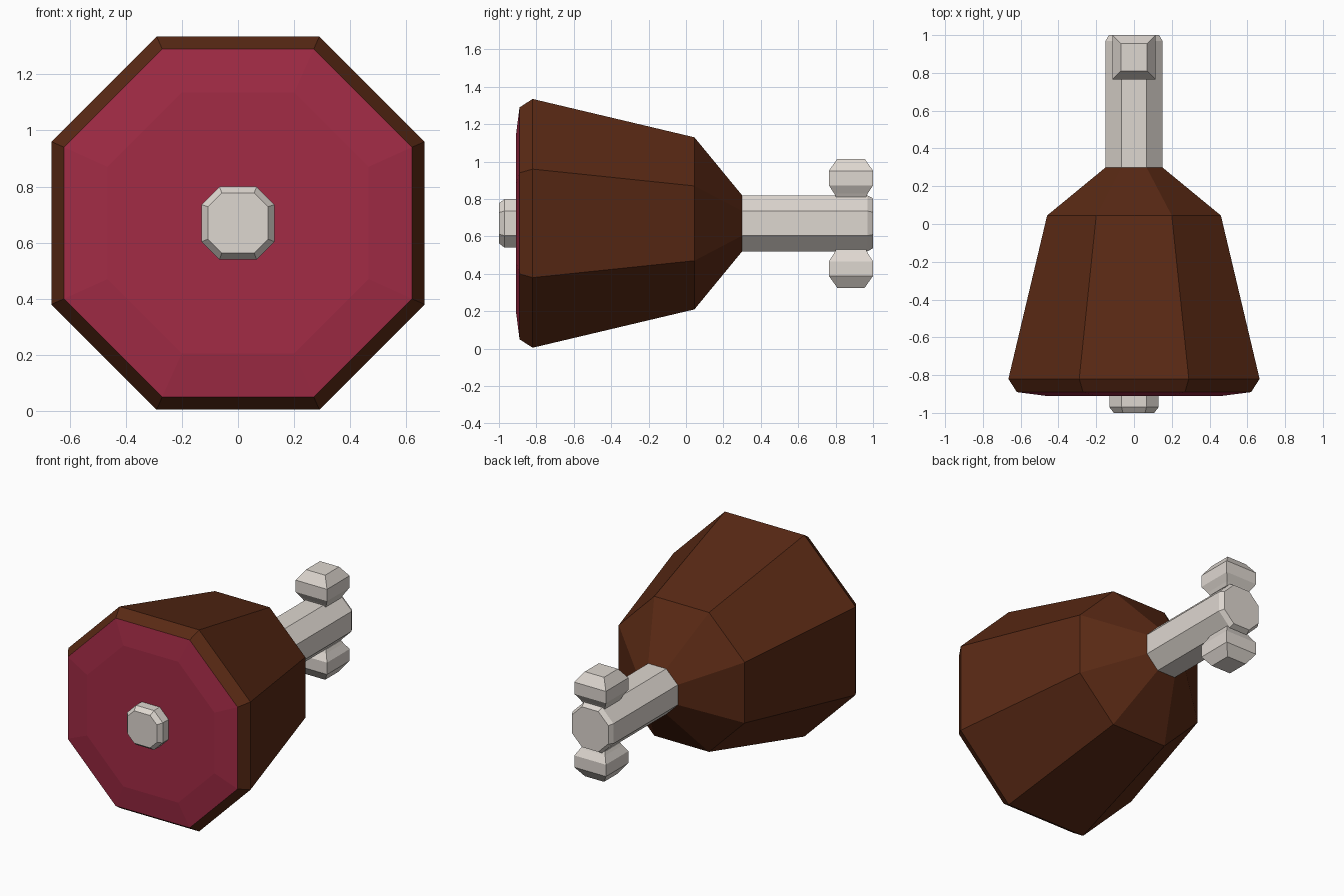
import bpy, bmesh

if "Cube" in bpy.data.objects:
    bpy.data.objects.remove(bpy.data.objects["Cube"])

CZ = 0.67  # height of the bone axis


def material(name, rgb):
    m = bpy.data.materials.new(name)
    m.diffuse_color = (*rgb, 1)
    m.use_nodes = True
    m.node_tree.nodes["Principled BSDF"].inputs["Base Color"].default_value = m.diffuse_color
    return m


def octagon(h, c):
    # axis-aligned octagon: half width h, half length of each flat c
    return [(h, -c), (h, c), (c, h), (-c, h), (-h, c), (-h, -c), (-c, -h), (c, -h)]


def loft(name, rings, mat, caps=(True, True)):
    # join rings of 3D points into a flat-shaded skin
    bm = bmesh.new()
    loops = [[bm.verts.new(p) for p in ring] for ring in rings]
    for a, b in zip(loops, loops[1:]):
        for i in range(len(a)):
            j = (i + 1) % len(a)
            bm.faces.new((a[i], a[j], b[j], b[i]))
    for cap, loop in zip(caps, (loops[0], loops[-1])):
        if cap:
            bm.faces.new(loop)
    bmesh.ops.recalc_face_normals(bm, faces=bm.faces)
    me = bpy.data.meshes.new(name)
    bm.to_mesh(me)
    bm.free()
    me.materials.append(mat)
    ob = bpy.data.objects.new(name, me)
    bpy.context.collection.objects.link(ob)
    return ob


def along_y(profile):
    return [[(x, y, CZ + z) for x, z in octagon(h, c)] for y, h, c in profile]


brown = material("roast_brown", (0.10, 0.022, 0.007))
pink = material("raw_pink", (0.36, 0.024, 0.06))
white = material("bone_white", (0.73, 0.68, 0.63))

# Roasted meat with its pink cut face in front
meat = loft("meat", along_y([(-0.89, 0.62, 0.27), (-0.82, 0.665, 0.29),
                             (0.045, 0.46, 0.20), (0.30, 0.15, 0.066)]), brown)
# the cut face supplies both front faces, so its skin also closes the meat
bm = bmesh.new()
bm.from_mesh(meat.data)
bmesh.ops.delete(bm, geom=[f for f in bm.faces if f.normal.y < -0.99], context='FACES_ONLY')
bm.to_mesh(meat.data)
bm.free()
cut = loft("cut_face", along_y([(-0.91, 0.465, 0.20), (-0.89, 0.62, 0.27)]), pink, (True, False))
for p in cut.data.polygons:
    if p.normal.y > 0:
        cut.data.flip_normals()
        break

# Bone stub in front and bone shaft behind
loft("bone_stub", along_y([(-1.0, 0.107, 0.058), (-0.97, 0.13, 0.066), (-0.88, 0.13, 0.066)]), white)
loft("bone_shaft", along_y([(0.25, 0.15, 0.066), (0.97, 0.15, 0.066), (1.0, 0.133, 0.06)]), white)

# Bevelled square knuckles above and below the shaft end
for side, name in ((1, "upper_knuckle"), (-1, "lower_knuckle")):
    rings = []
    for dz, hx, hy in ((0.14, 0.08, 0.08), (0.16, 0.09, 0.09), (0.203, 0.115, 0.118),
                       (0.281, 0.115, 0.118), (0.345, 0.07, 0.073)):
        rings.append([(sx * hx, 0.882 + sy * hy, CZ + side * dz)
                      for sx, sy in ((1, 1), (-1, 1), (-1, -1), (1, -1))])
    loft(name, rings, white)
